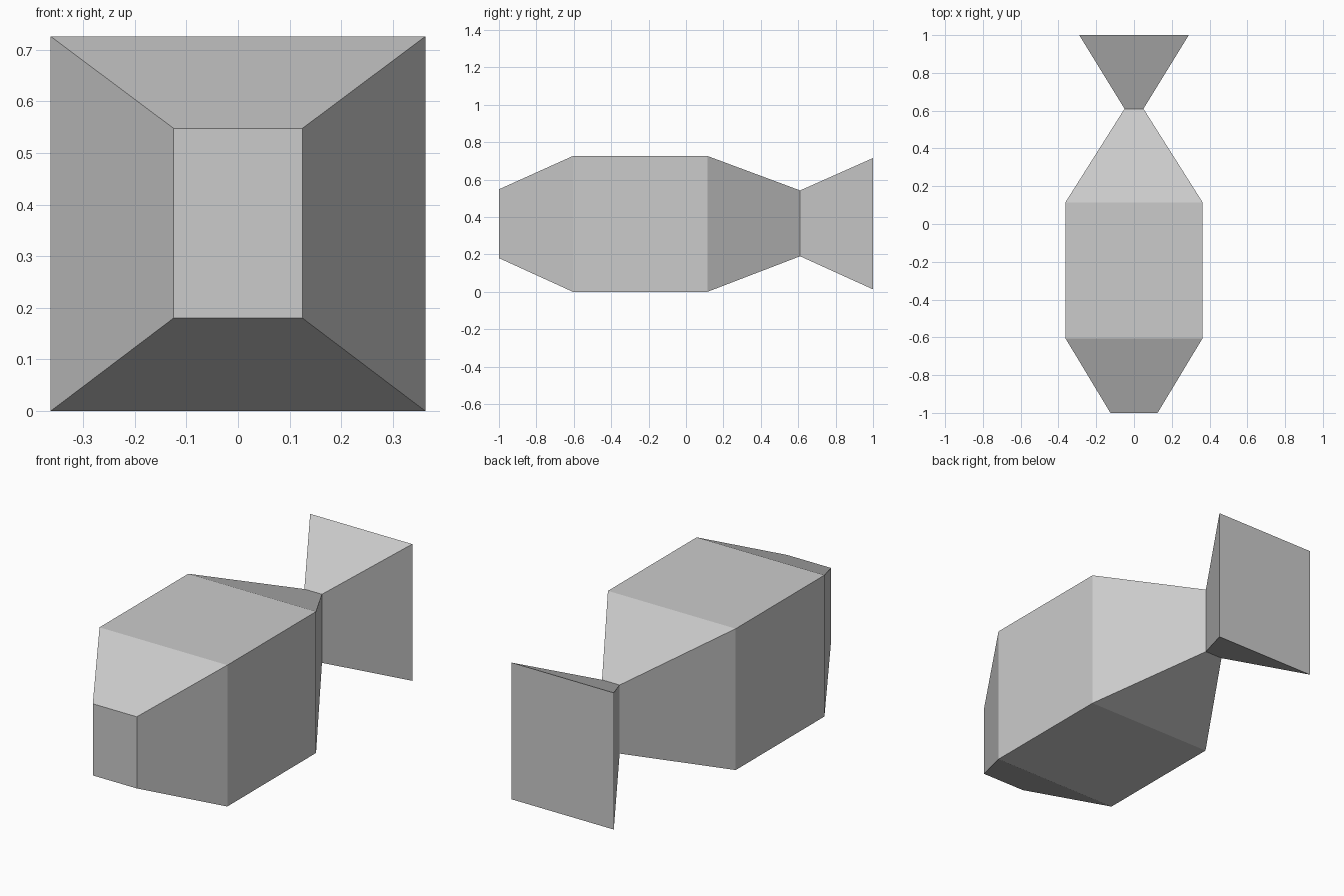
import bpy
import bmesh

if "Cube" in bpy.data.objects:
    bpy.data.objects.remove(bpy.data.objects["Cube"])

# One plain grey for the whole model
grey = bpy.data.materials.new("light_grey")
grey.diffuse_color = (0.6, 0.6, 0.6, 1.0)
grey.use_nodes = True
grey.node_tree.nodes["Principled BSDF"].inputs["Base Color"].default_value = grey.diffuse_color

# Rectangular cross-sections along the length: y, half width, bottom, top
SECTIONS = [
    (-1.0, 0.125, 0.18, 0.548),     # nose
    (-0.605, 0.363, 0.0, 0.726),    # body front
    (0.115, 0.363, 0.0, 0.726),     # body back
    (0.61, 0.05, 0.19, 0.542),      # narrow waist
    (1.0, 0.29, 0.013, 0.715),      # tail end
]


def ring(bm, y, w, low, high):
    corners = [(-w, low), (w, low), (w, high), (-w, high)]
    return [bm.verts.new((x, y, z)) for x, z in corners]


# Fish body: sections joined by flat faces and capped at both ends
bm = bmesh.new()
rings = [ring(bm, *s) for s in SECTIONS]
for a, b in zip(rings, rings[1:]):
    for i in range(4):
        j = (i + 1) % 4
        bm.faces.new((a[i], a[j], b[j], b[i]))
bm.faces.new(rings[0])
bm.faces.new(rings[-1])
bmesh.ops.recalc_face_normals(bm, faces=bm.faces)

mesh = bpy.data.meshes.new("fish_body")
bm.to_mesh(mesh)
bm.free()
mesh.materials.append(grey)
bpy.context.collection.objects.link(bpy.data.objects.new("fish_body", mesh))
